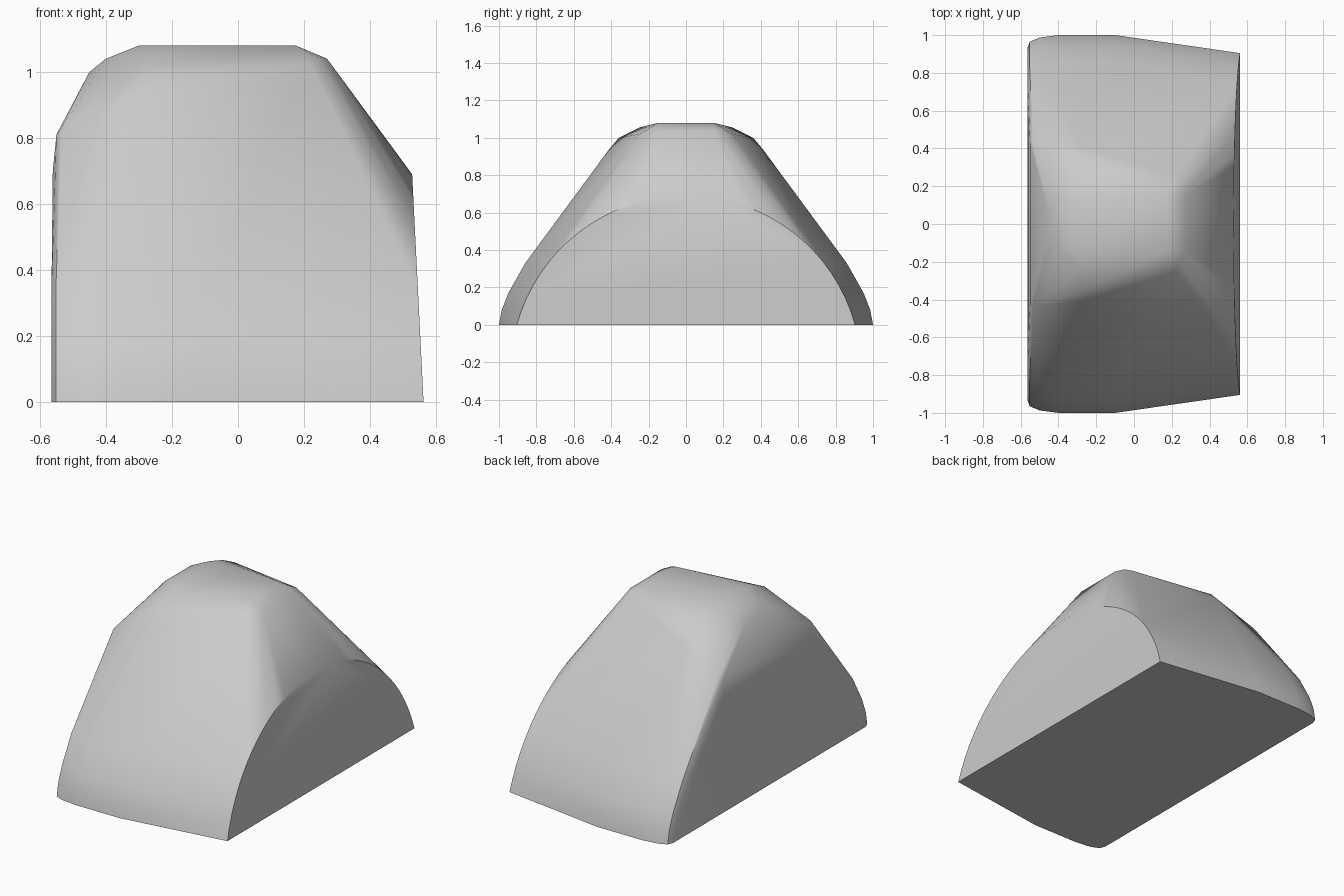
import bpy, bmesh, math

cube = bpy.data.objects.get("Cube")
if cube:
    bpy.data.objects.remove(cube, do_unlink=True)

grey = bpy.data.materials.new("plain_grey")
grey.use_nodes = True
colour = (0.6, 0.6, 0.6, 1)
grey.diffuse_color = colour
grey.node_tree.nodes["Principled BSDF"].inputs["Base Color"].default_value = colour

points = []


def pair(x, y, z):
    """Add a point and its mirror across the front-back plane."""
    points.extend([(x, y, z), (x, -y, z)])


# Arched end: circular arc on a slightly leaning plane
radius, centre = 0.938, -0.248
reach = math.acos(-centre / radius)
reach = math.pi / 2 - math.asin(-centre / radius)
steps = 32
for i in range(steps + 1):
    a = -reach + 2 * reach * i / steps
    z = max(0, centre + radius * math.cos(a))
    points.append((0.562 - 0.05 * z, radius * math.sin(a), z))

# Bulging lower walls, rounded towards the broad end
wall = [(1.0, 0), (0.985, 0.08), (0.95, 0.17), (0.86, 0.33)]
for x, inset in [(-0.1, 0), (-0.4, 0), (-0.5, 0.013), (-0.552, 0.035), (-0.565, 0.07)]:
    for y, z in wall:
        pair(x, y - inset, z)

# Broad end: upper edge and the peak of its sloping panel
pair(-0.561, 0.44, 0.70)
pair(-0.55, 0.42, 0.81)
pair(-0.535, 0.44, 0.83)
pair(-0.45, 0.06, 1.0)
pair(-0.40, 0.12, 1.04)

# Shoulders and flat crown
pair(-0.28, 0.41, 0.94)
pair(-0.28, 0.36, 1.0)
pair(-0.28, 0.25, 1.055)
pair(-0.30, 0.15, 1.08)
pair(0.175, 0.15, 1.08)
pair(0.22, 0.25, 1.02)
pair(0.24, 0.20, 1.045)
pair(0.27, 0.15, 1.04)

# Wrap everything in one convex skin
bm = bmesh.new()
for p in points:
    bm.verts.new(p)
hull = bmesh.ops.convex_hull(bm, input=bm.verts)
loose = [v for v in bm.verts if not v.link_faces]
bmesh.ops.delete(bm, geom=loose, context="VERTS")
bmesh.ops.dissolve_limit(bm, angle_limit=math.radians(1), verts=bm.verts, edges=bm.edges)
bmesh.ops.recalc_face_normals(bm, faces=bm.faces)
mesh = bpy.data.meshes.new("domed_block")
bm.to_mesh(mesh)
bm.free()
mesh.materials.append(grey)

block = bpy.data.objects.new("domed_block", mesh)
bpy.context.collection.objects.link(block)
bpy.ops.object.select_all(action="DESELECT")
block.select_set(True)
bpy.context.view_layer.objects.active = block
bpy.ops.object.shade_smooth_by_angle(angle=math.radians(35))
